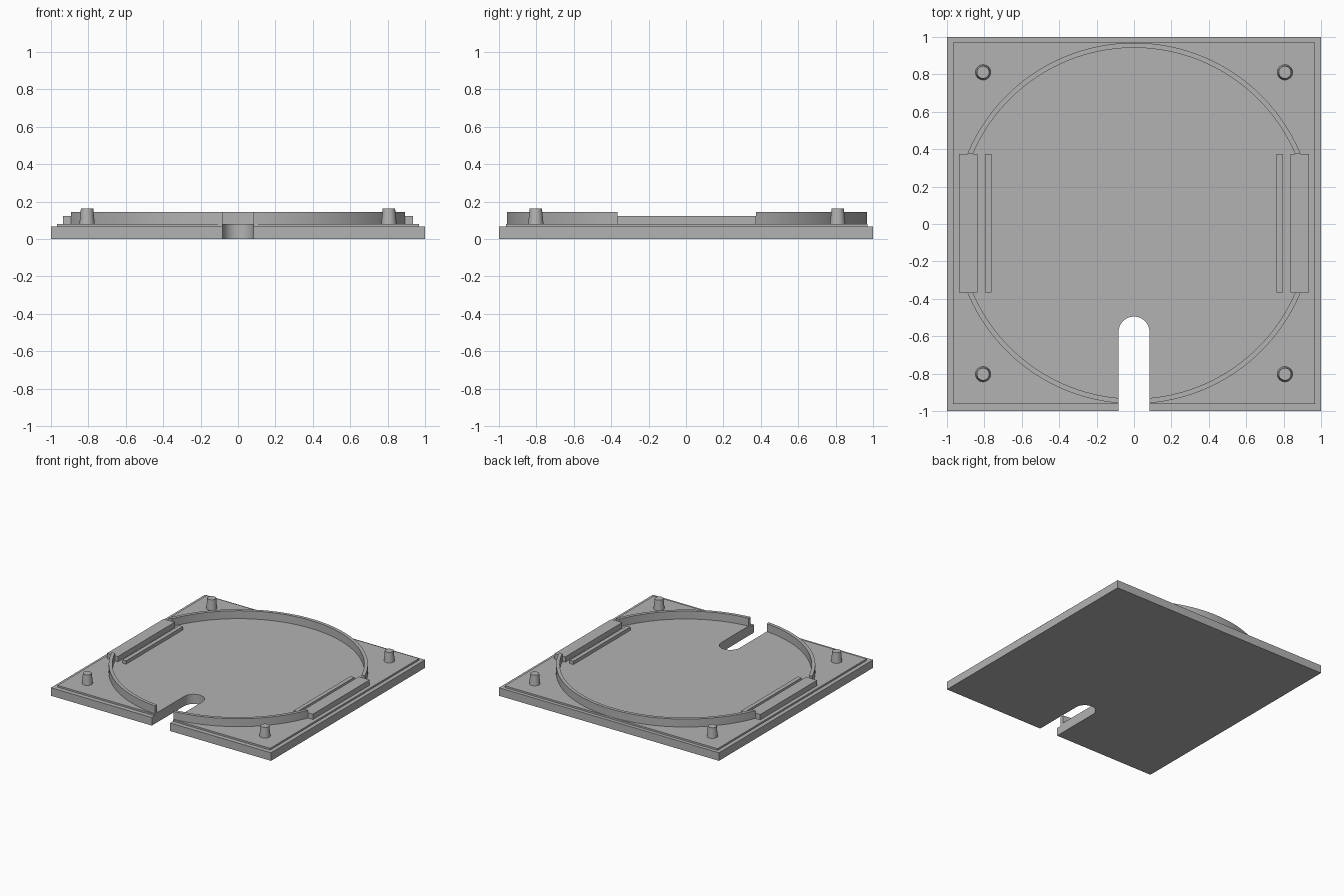
import bpy
import bmesh
from math import sin, cos, pi, asin, acos, radians

cube = bpy.data.objects.get("Cube")
if cube:
    bpy.data.objects.remove(cube, do_unlink=True)

grey = bpy.data.materials.new("plain grey")
grey.use_nodes = True
grey.diffuse_color = (0.45, 0.45, 0.45, 1)
grey.node_tree.nodes["Principled BSDF"].inputs["Base Color"].default_value = (0.45, 0.45, 0.45, 1)

CY = 0.004          # middle of the raised features
PLATE_TOP = 0.066
FLOOR = 0.08
SLOT = 0.083        # half width of the cable slot
BLOCK_Y = 0.369     # half length of the side blocks


def finish(name, bm, smooth=False):
    bmesh.ops.recalc_face_normals(bm, faces=bm.faces)
    mesh = bpy.data.meshes.new(name)
    bm.to_mesh(mesh)
    bm.free()
    mesh.materials.append(grey)
    obj = bpy.data.objects.new(name, mesh)
    bpy.context.collection.objects.link(obj)
    if smooth:
        bpy.ops.object.select_all(action='DESELECT')
        obj.select_set(True)
        bpy.context.view_layer.objects.active = obj
        bpy.ops.object.shade_smooth_by_angle(angle=radians(30))
    return obj


def prism(name, outline, z0, z1, smooth=False):
    """Extrude a flat outline from z0 up to z1."""
    bm = bmesh.new()
    face = bm.faces.new([bm.verts.new((x, y, z0)) for x, y in outline])
    top = bmesh.ops.extrude_face_region(bm, geom=[face])["geom"]
    for v in top:
        if isinstance(v, bmesh.types.BMVert):
            v.co.z = z1
    return finish(name, bm, smooth)


def box(name, x0, x1, y0, y1, z0, z1):
    return prism(name, [(x0, y0), (x1, y0), (x1, y1), (x0, y1)], z0, z1)


def slotted_plate(name, half, front, back, z0, z1):
    """Square plate with a round-ended slot open to the front."""
    end_y = -0.495 - SLOT
    arc = [(SLOT * cos(pi - pi * i / 24), end_y + SLOT * sin(pi - pi * i / 24))
           for i in range(25)]
    outline = [(-half, front), (-SLOT, front)] + arc + [
        (SLOT, front), (half, front), (half, back), (-half, back)]
    return prism(name, outline, z0, z1, True)


def ring_wall(name, start, end, steps):
    """Curved wall; start and end give the angle to cut at for each radius."""
    def arc(r):
        a, b = start(r), end(r)
        return [(r * cos(a + (b - a) * i / steps),
                 CY + r * sin(a + (b - a) * i / steps)) for i in range(steps + 1)]
    return prism(name, arc(0.965) + arc(0.938)[::-1], FLOOR, 0.145, True)


# Base plate and the slightly smaller raised floor
slotted_plate("base_plate", 1.0, -1.0, 1.0, 0, PLATE_TOP)
slotted_plate("raised_floor", 0.967, CY - 0.967, CY + 0.967, PLATE_TOP, FLOOR)

# Circular locating wall, broken by the side blocks and the slot
side = lambda r: asin(BLOCK_Y / r)
gap = lambda r: acos(SLOT / r)
ring_wall("back_ring_wall", side, lambda r: pi - side(r), 64)
ring_wall("front_left_ring_wall", lambda r: -gap(r), lambda r: -side(r), 32)
ring_wall("front_right_ring_wall", lambda r: pi + side(r), lambda r: pi + gap(r), 32)

# Side blocks and low inner rails
for label, s in (("left", 1), ("right", -1)):
    box(label + "_side_block", s * 0.836, s * 0.936, CY - BLOCK_Y, CY + BLOCK_Y, FLOOR, 0.124)
    box(label + "_inner_rail", s * 0.762, s * 0.796, CY - BLOCK_Y, CY + BLOCK_Y, FLOOR, 0.108)

# Tapered corner pegs
for end, sy in (("front", -1), ("back", 1)):
    for label, sx in (("left", 1), ("right", -1)):
        bm = bmesh.new()
        bmesh.ops.create_cone(bm, cap_ends=True, segments=32, radius1=0.041,
                              radius2=0.033, depth=0.083)
        bmesh.ops.translate(bm, verts=bm.verts,
                            vec=(sx * 0.807, CY + sy * 0.807, FLOOR + 0.0415))
        finish(f"{end}_{label}_peg", bm, True)
